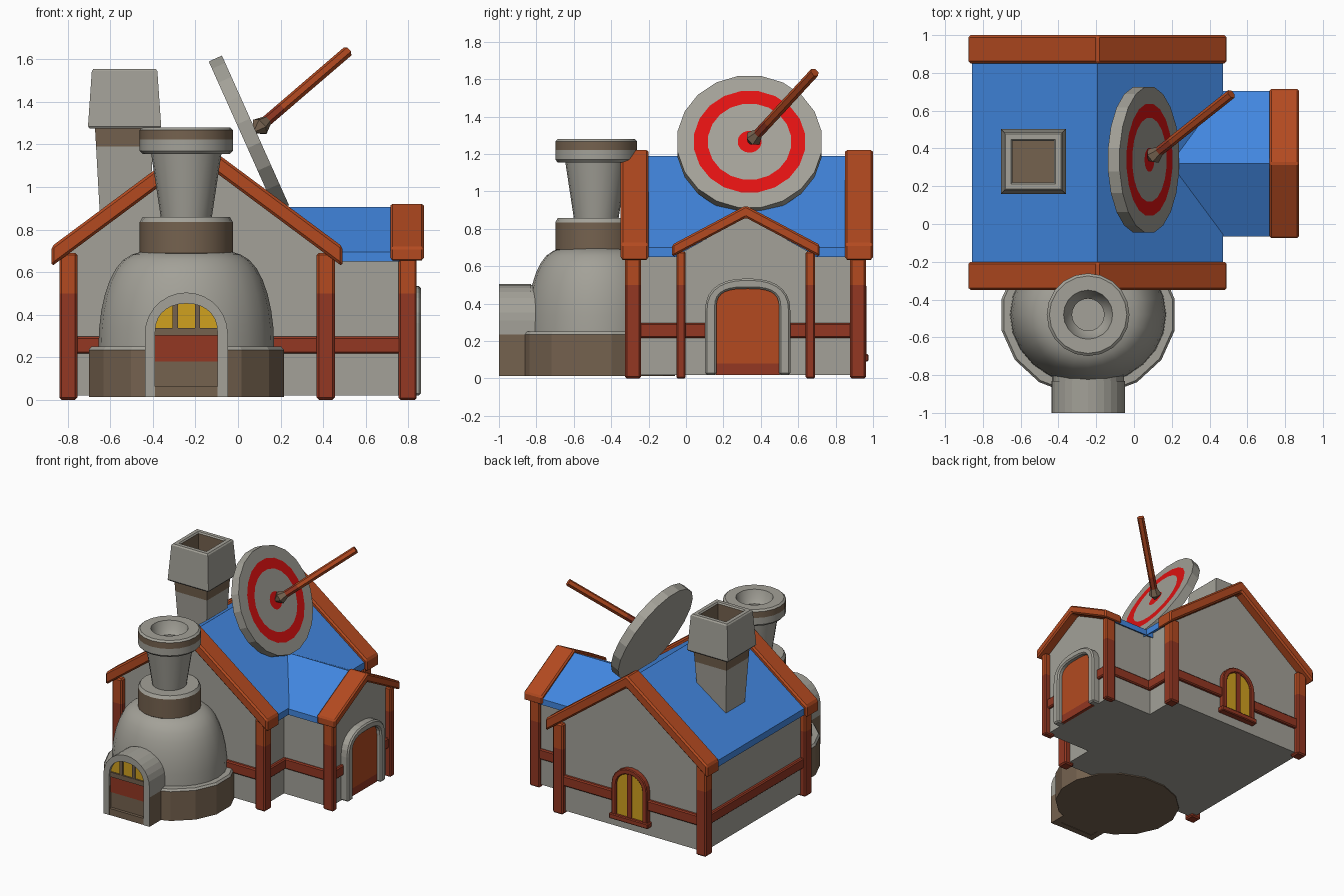
import bpy, bmesh, math
from mathutils import Matrix, Vector

if "Cube" in bpy.data.objects:
    bpy.data.objects.remove(bpy.data.objects["Cube"])


def material(name, hexcode):
    lin = [((int(hexcode[i:i + 2], 16) / 255 + 0.055) / 1.055) ** 2.4 for i in (0, 2, 4)]
    m = bpy.data.materials.new(name)
    m.diffuse_color = (*lin, 1)
    m.use_nodes = True
    m.node_tree.nodes["Principled BSDF"].inputs["Base Color"].default_value = m.diffuse_color
    return m


GREY = material("stone_grey", "A3A198")
BROWN = material("brown_stone", "75624F")
BLUE = material("roof_blue", "4287E0")
ORANGE = material("orange_wood", "B34A20")
RED = material("red_wood", "933722")
PAINT = material("target_red", "E01212")
YELLOW = material("window_yellow", "D0A11F")


def finish(name, bm, mats, bevel=0.0, matrix=None):
    bmesh.ops.remove_doubles(bm, verts=bm.verts, dist=1e-5)
    bmesh.ops.recalc_face_normals(bm, faces=bm.faces)
    if matrix:
        bm.transform(matrix)
    me = bpy.data.meshes.new(name)
    bm.to_mesh(me)
    bm.free()
    for m in mats:
        me.materials.append(m)
    ob = bpy.data.objects.new(name, me)
    bpy.context.collection.objects.link(ob)
    if bevel:
        mod = ob.modifiers.new("bevel", 'BEVEL')
        mod.width, mod.segments, mod.limit_method = bevel, 1, 'ANGLE'
    return ob


def prism(name, pts, axis, a, b, mats, bevel=0.0, split=None):
    """Extrude an outline along x or y; with split, mats[1] is used below that height."""
    bm = bmesh.new()
    place = (lambda p, d: (d, p[0], p[1])) if axis == 'x' else (lambda p, d: (p[0], d, p[1]))
    lo = [bm.verts.new(place(p, a)) for p in pts]
    hi = [bm.verts.new(place(p, b)) for p in pts]
    bm.faces.new(lo)
    bm.faces.new(hi[::-1])
    for i in range(len(pts)):
        j = (i + 1) % len(pts)
        bm.faces.new((lo[i], lo[j], hi[j], hi[i]))
    if split:
        bmesh.ops.bisect_plane(bm, geom=bm.verts[:] + bm.edges[:] + bm.faces[:],
                               plane_co=(0, 0, split), plane_no=(0, 0, 1))
        for f in bm.faces:
            f.material_index = int(f.calc_center_median().z < split)
    return finish(name, bm, mats, bevel)


def box(name, x, y, z, mats, bevel=0.0, split=None):
    return prism(name, [(x[0], z[0]), (x[1], z[0]), (x[1], z[1]), (x[0], z[1])],
                 'y', y[0], y[1], mats, bevel, split)


def lathe(name, profile, segs, n, mats, sy=1.0, phase=0.0, matrix=None, smooth=True):
    """Revolve (radius, z) points; segs gives the material index of each band."""
    bm = bmesh.new()
    rows = [[bm.verts.new((r * math.cos(phase + i * math.tau / n),
                           r * math.sin(phase + i * math.tau / n) * sy, z))
             for i in range(n)] for r, z in profile]
    for k, m in enumerate(segs):
        for i in range(n):
            j = (i + 1) % n
            a, b = rows[k], rows[k + 1]
            if profile[k][0] == 0:
                f = bm.faces.new((a[i], b[j], b[i]))
            elif profile[k + 1][0] == 0:
                f = bm.faces.new((a[i], a[j], b[i]))
            else:
                f = bm.faces.new((a[i], a[j], b[j], b[i]))
            f.material_index = m
    for k in (0, -1):
        if profile[k][0] == 0:
            bmesh.ops.pointmerge(bm, verts=rows[k], merge_co=rows[k][0].co)
    ob = finish(name, bm, mats, matrix=matrix)
    if smooth:
        ob.data.shade_smooth()
        ob.data.set_sharp_from_angle(angle=math.radians(30))
    return ob


def arch(c, hw, z0, spring, top, e=2.0, n=10):
    """Arched outline from the lower right over the top to the lower left."""
    pts = [(c + hw, z0)]
    for i in range(n + 1):
        t = math.pi * i / n
        co, si = math.cos(t), max(math.sin(t), 0)
        pts.append((c + hw * math.copysign(abs(co) ** (2 / e), co),
                    spring + (top - spring) * si ** (2 / e)))
    return pts + [(c - hw, z0)]


def chevron(c, hw, apex, eave, thick):
    return [(c - hw, eave), (c, apex), (c + hw, eave),
            (c + hw, eave - thick), (c, apex - thick), (c - hw, eave - thick)]


CX, AY = -0.193, 0.32      # ridge lines of house and annex

# Walls
prism("house_walls", [(-0.80, 0.02), (0.41, 0.02), (0.41, 0.69), (CX, 1.15), (-0.80, 0.69)],
      'y', -0.285, 0.925, [GREY])
prism("annex_walls", [(-0.03, 0.02), (0.67, 0.02), (0.67, 0.67), (AY, 0.865), (-0.03, 0.67)],
      'x', 0.2, 0.80, [GREY])

# Roofs and gable trims
prism("house_roof", chevron(CX, 0.665, 1.19, 0.70, 0.05), 'y', -0.25, 0.9, [BLUE])
prism("annex_roof", chevron(AY, 0.385, 0.905, 0.695, 0.045), 'x', 0.16, 0.76, [BLUE])
for side, y0, y1 in (("front", -0.35, -0.2), ("back", 0.85, 1.0)):
    prism(side + "_gable_trim", chevron(CX, 0.684, 1.228, 0.72, 0.094), 'y', y0, y1, [ORANGE], 0.012)
prism("annex_gable_trim", chevron(AY, 0.395, 0.925, 0.715, 0.065), 'x', 0.717, 0.873, [ORANGE], 0.01)

# Corner posts
for x in (-0.84, 0.37):
    for y in (-0.326, 0.877):
        box("corner_post", (x, x + 0.085), (y, y + 0.086), (0, 0.69), [ORANGE, RED], 0.01, 0.5)
for y in (-0.052, 0.64):
    box("annex_post", (0.755, 0.84), (y, y + 0.05), (0, 0.68), [ORANGE, RED], 0.008, 0.5)

# Horizontal wall beams
Z = (0.217, 0.297)
for y in (-0.31, 0.89):
    box("gable_beam", (-0.80, 0.41), (y, y + 0.06), Z, [RED], 0.008)
for x in (-0.825, 0.375):
    box("side_beam", (x, x + 0.06), (-0.28, 0.92), Z, [RED], 0.008)
for y in (-0.045, 0.635):
    box("annex_side_beam", (0.41, 0.79), (y, y + 0.05), Z, [RED], 0.008)
for y in ((-0.02, 0.11), (0.54, 0.66)):
    box("annex_front_beam", (0.77, 0.822), y, Z, [RED], 0.008)

# Door
DY = 0.33
prism("door_frame", arch(DY, 0.228, 0.02, 0.36, 0.535, 2.4, 14)
      + arch(DY, 0.168, 0.02, 0.37, 0.48, 3, 14)[::-1], 'x', 0.79, 0.86, [GREY], 0.01)
prism("door_leaf", arch(DY, 0.17, 0.02, 0.37, 0.48, 3, 14), 'x', 0.79, 0.825, [ORANGE, RED], 0, 0.08)

# Back window
prism("window_frame", arch(CX, 0.15, 0.12, 0.36, 0.50) + arch(CX, 0.11, 0.12, 0.36, 0.46)[::-1],
      'y', 0.91, 0.965, [RED], 0.006)
prism("window_glass", arch(CX, 0.115, 0.12, 0.36, 0.465), 'y', 0.91, 0.952, [YELLOW])
box("window_sill", (CX - 0.165, CX + 0.165), (0.91, 0.975), (0.09, 0.13), [RED], 0.006)
box("window_mullion", (CX - 0.018, CX + 0.018), (0.91, 0.96), (0.12, 0.47), [RED])

# Oven dome and base
OX, OY = -0.243, -0.48
at = Matrix.Translation
dome = [(0.205 + 0.208 * math.cos(t) ** 0.85, 0.25 + 0.44 * math.sin(t))
        for t in [math.pi / 2 * i / 8 for i in range(8)]]
lathe("oven_base", [(0, 0.012), (0.467, 0.012), (0.467, 0.235), (0.455, 0.25), (0, 0.25)],
      [0, 0, 1, 1], 16, [BROWN, GREY], 0.92, math.pi / 16, at((OX, OY, 0)), smooth=False)
lathe("oven_dome", dome + [(0.2, 0.7), (0, 0.7)], [0] * 9, 24, [GREY], 0.9, 0, at((OX, OY, 0)))

# Oven chimney with collar, flared pot and hollow cap
lathe("oven_chimney",
      [(0, 0.68), (0.208, 0.68), (0.219, 0.69), (0.219, 0.835), (0.205, 0.858), (0.12, 0.858),
       (0.165, 1.155), (0.205, 1.155), (0.219, 1.17), (0.219, 1.222), (0.219, 1.268), (0.205, 1.28),
       (0.13, 1.28), (0.11, 1.22), (0.085, 1.19), (0.085, 1.0), (0, 1.0)],
      [0, 0, 0, 1, 1, 1, 1, 1, 1, 0, 1, 1, 1, 1, 1, 1], 20, [BROWN, GREY],
      matrix=at((OX, OY, 0)))

# Oven mouth: body, raised surround and fire grate
prism("mouth_body", arch(OX, 0.19, 0.015, 0.31, 0.50, 2, 14), 'y', -0.975, -0.6, [GREY, BROWN], 0, 0.235)
prism("mouth_surround", arch(OX, 0.195, 0.012, 0.31, 0.504, 2, 14)
      + arch(OX, 0.146, 0.012, 0.32, 0.452, 2.2, 14)[::-1], 'y', -1.0, -0.83, [GREY, BROWN], 0, 0.235)
box("mouth_threshold", (OX - 0.15, OX + 0.15), (-0.998, -0.95), (0.012, 0.062), [BROWN])
prism("fire_glow", arch(OX, 0.148, 0.335, 0.34, 0.454, 2.2, 14), 'y', -0.98, -0.974, [YELLOW])
box("ember_panel", (OX - 0.146, OX + 0.146), (-0.981, -0.974), (0.18, 0.305), [RED])
box("grate_rail", (OX - 0.146, OX + 0.146), (-0.992, -0.97), (0.302, 0.338), [BROWN])
for dx in (-0.052, 0.052):
    box("grate_bar", (OX + dx - 0.012, OX + dx + 0.012), (-0.99, -0.97), (0.33, 0.45), [BROWN])

# Square roof chimney
q = math.sqrt(2)
lathe("roof_chimney",
      [(r * q, z) for r, z in
       [(0, 0.7), (0.107, 0.7), (0.134, 1.19), (0.139, 1.275), (0.165, 1.275), (0.172, 1.285),
        (0.154, 1.545), (0.146, 1.555), (0.118, 1.555), (0.11, 1.545), (0.11, 1.36), (0, 1.36)]],
      [0, 0, 1, 0, 0, 0, 0, 0, 0, 1, 1], 4, [GREY, BROWN], 1, math.pi / 4,
      at((-0.533, 0.33, 0)), smooth=False)

# Tilted target disc with painted ring and bullseye
lathe("target", [(0, -0.068), (0.39, -0.068), (0.39, 0), (0.30, 0), (0.224, 0), (0.064, 0), (0, 0)],
      [0, 0, 0, 1, 0, 1], 20, [GREY, PAINT], 1, math.pi / 20,
      at((0.082, 0.34, 1.266)) @ Vector((0.913, 0, 0.409)).to_track_quat('Z', 'Y').to_matrix().to_4x4(),
      smooth=False)

# Arrow stuck in the target
tip, end = Vector((0.07, 0.335, 1.255)), Vector((0.515, 0.688, 1.637))
d = end - tip
lathe("arrow", [(0, 0), (0.046, 0.05), (0.026, 0.1), (0.026, 0.1 + 0.1), (0.026, d.length), (0, d.length)],
      [0, 0, 1, 2, 2], 6, [BROWN, RED, ORANGE], 1, 0,
      at(tip) @ d.to_track_quat('Z', 'Y').to_matrix().to_4x4(), smooth=False)
